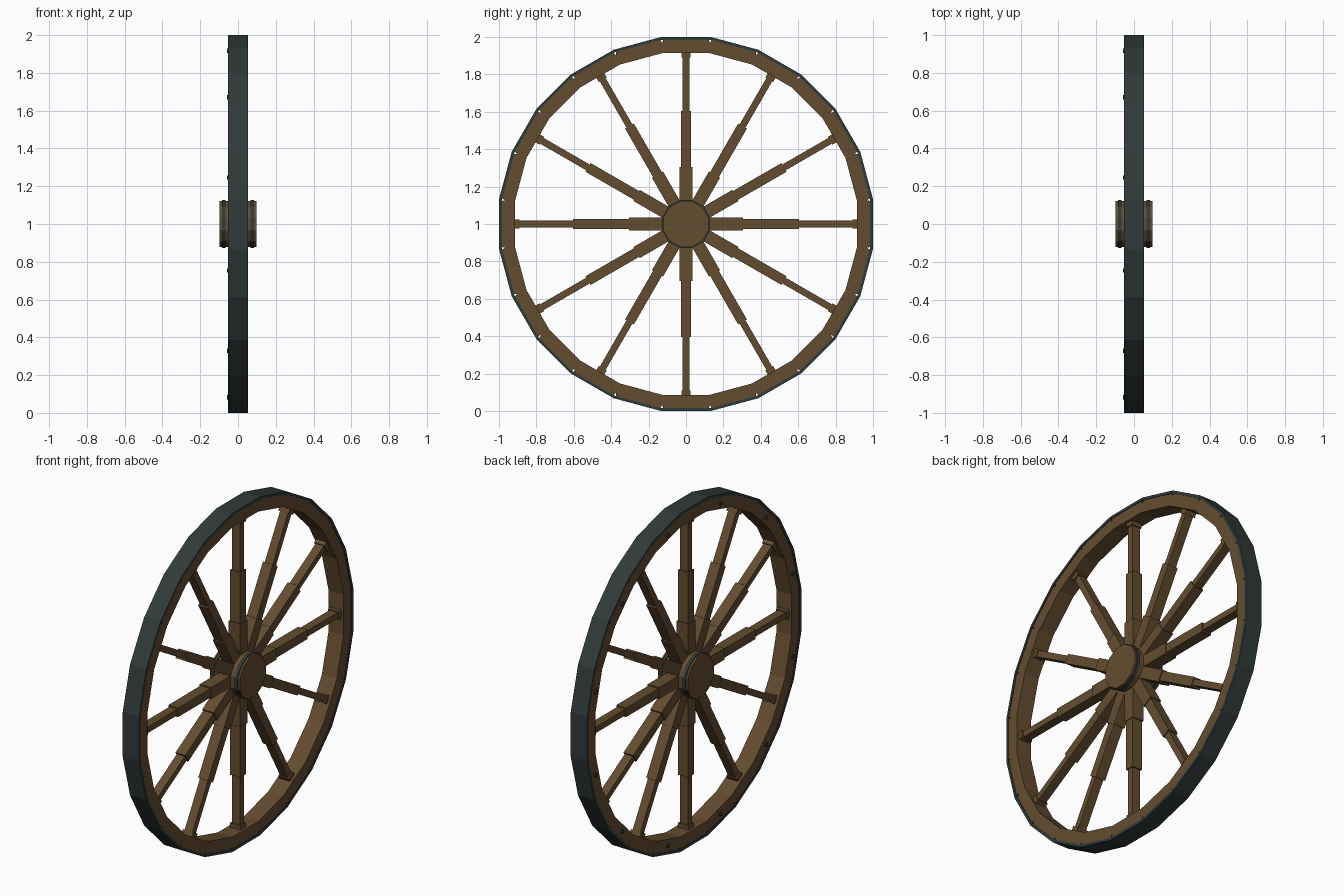
import bpy, bmesh, math
from mathutils import Matrix, Vector

if "Cube" in bpy.data.objects:
    bpy.data.objects.remove(bpy.data.objects["Cube"])


def material(name, rgb):
    m = bpy.data.materials.new(name)
    m.use_nodes = True
    m.diffuse_color = (*rgb, 1)
    b = m.node_tree.nodes["Principled BSDF"]
    b.inputs["Base Color"].default_value = (*rgb, 1)
    b.inputs["Roughness"].default_value = 0.8
    return m


WOOD = material("brown wood", (0.127, 0.073, 0.029))
IRON = material("dark iron", (0.030, 0.042, 0.042))
CENTRE = Matrix.Translation((0, 0, 1))


def finish(name, bm, mat):
    bmesh.ops.recalc_face_normals(bm, faces=bm.faces)
    me = bpy.data.meshes.new(name)
    bm.to_mesh(me)
    bm.free()
    me.materials.append(mat)
    ob = bpy.data.objects.new(name, me)
    ob.matrix_world = CENTRE
    bpy.context.collection.objects.link(ob)
    return ob


def turn(deg):
    return Matrix.Rotation(math.radians(deg), 4, 'X')


def prism(bm, outline, x0, x1, matrix=Matrix()):
    """Extrude a (y, z) outline along x."""
    vs = [bm.verts.new(matrix @ Vector((x0, y, z))) for y, z in outline]
    face = bm.faces.new(vs)
    out = bmesh.ops.extrude_face_region(bm, geom=[face])
    moved = [v for v in out["geom"] if isinstance(v, bmesh.types.BMVert)]
    bmesh.ops.translate(bm, verts=moved, vec=(x1 - x0, 0, 0))


def lathe(bm, profile, sides):
    """Revolve a closed (x, apothem) profile round the axle, flat side up."""
    k = 1 / math.cos(math.pi / sides)
    rings = []
    for i in range(sides):
        a = 2 * math.pi * (i + 0.5) / sides
        rings.append([bm.verts.new((x, r * k * math.sin(a), r * k * math.cos(a)))
                      for x, r in profile])
    n = len(profile)
    for i in range(sides):
        a, b = rings[i], rings[(i + 1) % sides]
        for j in range(n):
            bm.faces.new((a[j], a[(j + 1) % n], b[(j + 1) % n], b[j]))


# Iron tyre round the outside
bm = bmesh.new()
lathe(bm, [(-0.053, 0.985), (0.053, 0.985), (0.053, 1.0), (-0.053, 1.0)], 24)
finish("iron_tyre", bm, IRON)

# Wooden rim blocks with nicked outer corners
bm = bmesh.new()
t = math.tan(math.pi / 24)
inner, outer, nick = 0.915, 0.986, 0.02
half = [(inner * t, inner), ((outer - nick) * t, outer - nick), (outer * t - 0.007, outer)]
block = half + [(-y, z) for y, z in reversed(half)]
for i in range(24):
    prism(bm, block, -0.049, 0.049, turn(15 * i))
finish("rim_blocks", bm, WOOD)

# Stepped spokes: inner radius, outer radius, half width, half depth
STEPS = [(0.08, 0.305, 0.034, 0.037), (0.305, 0.605, 0.027, 0.032),
         (0.605, 0.895, 0.018, 0.026), (0.890, 0.920, 0.024, 0.034)]
bm = bmesh.new()
for i in range(12):
    for r0, r1, w, d in STEPS:
        prism(bm, [(-w, r0), (w, r0), (w, r1), (-w, r1)], -d, d, turn(30 * i))
finish("spokes", bm, WOOD)

# Twelve-sided hub
bm = bmesh.new()
k = 0.122 / math.cos(math.pi / 12)
ring = [(k * math.sin(math.radians(15 + 30 * i)), k * math.cos(math.radians(15 + 30 * i)))
        for i in range(12)]
prism(bm, ring, -0.097, 0.097)
finish("hub", bm, WOOD)

# Iron bands near both ends of the hub
for name, s in (("hub_band_left", 1), ("hub_band_right", -1)):
    bm = bmesh.new()
    lathe(bm, [(s * 0.067, 0.118), (s * 0.085, 0.118), (s * 0.085, 0.128), (s * 0.067, 0.128)], 12)
    finish(name, bm, IRON)

# Rim bolts midway between the spokes, on the right face
bm = bmesh.new()
for i in range(12):
    bolt = [(0.012 * math.cos(math.pi * j / 4), 0.95 + 0.012 * math.sin(math.pi * j / 4))
            for j in range(8)]
    prism(bm, bolt, -0.059, -0.045, turn(15 + 30 * i))
finish("rim_bolts", bm, IRON)
